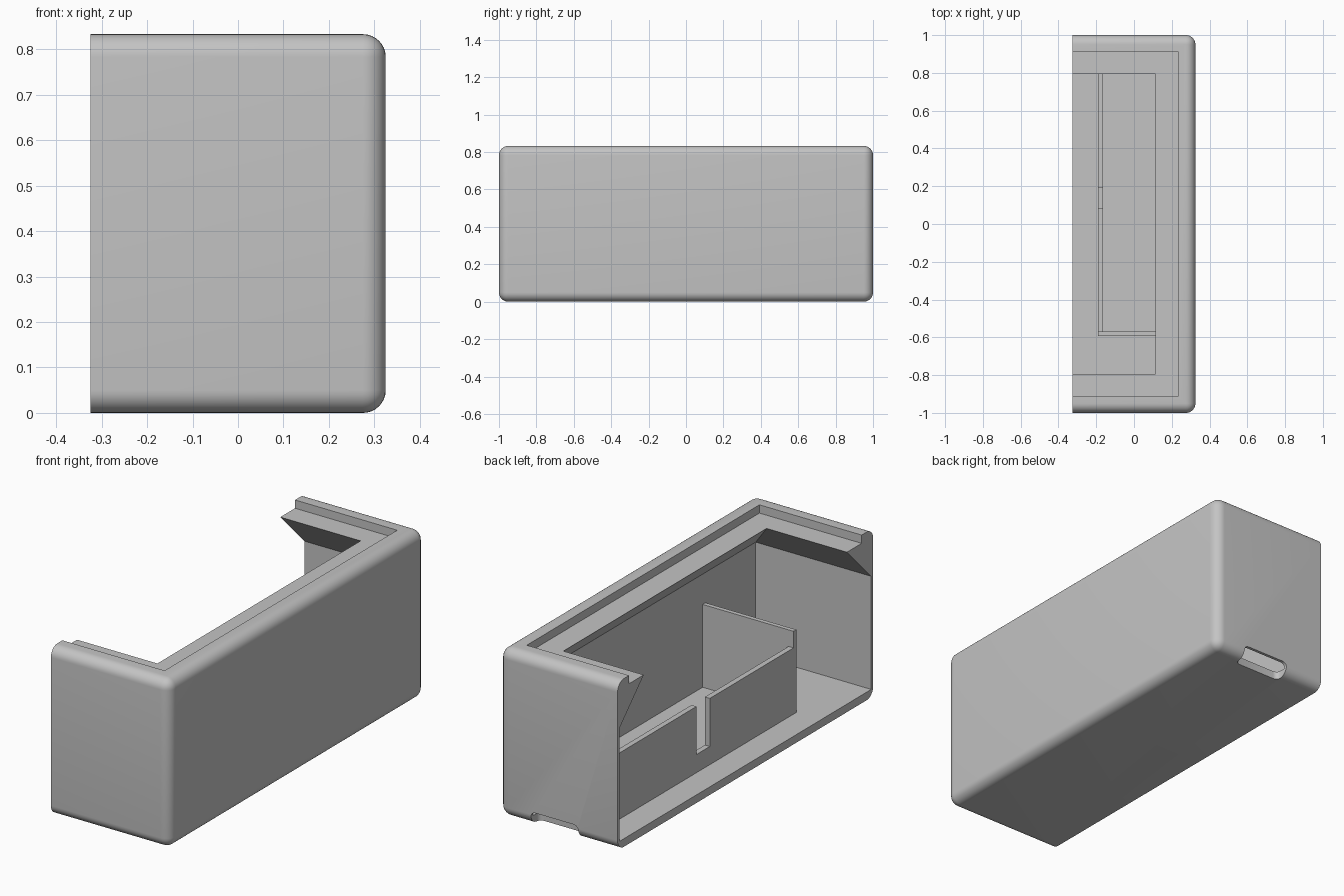
import bpy
import bmesh
from mathutils import Matrix, Vector

cube = bpy.data.objects.get("Cube")
if cube:
    bpy.data.objects.remove(cube, do_unlink=True)

grey = bpy.data.materials.new("plain grey")
grey.use_nodes = True
grey.diffuse_color = (0.55, 0.55, 0.55, 1)
grey.node_tree.nodes["Principled BSDF"].inputs["Base Color"].default_value = (0.55, 0.55, 0.55, 1)

LEFT = -0.325      # the open, cut side
HALF_Y = 0.985     # inner half length
INNER_X = 0.308    # inner face of the long wall
FLOOR = 0.04


def finish(name, bm):
    bmesh.ops.recalc_face_normals(bm, faces=bm.faces[:])
    mesh = bpy.data.meshes.new(name)
    bm.to_mesh(mesh)
    bm.free()
    mesh.materials.append(grey)
    obj = bpy.data.objects.new(name, mesh)
    bpy.context.collection.objects.link(obj)
    return obj


def box(name, lo, hi, radius=0, segments=8, keep=lambda edge: True):
    """Box between two corners, with the chosen edges rounded."""
    lo, hi = Vector(lo), Vector(hi)
    bm = bmesh.new()
    size = Matrix.Diagonal((*(hi - lo), 1))
    bmesh.ops.create_cube(bm, size=1, matrix=Matrix.Translation((lo + hi) / 2) @ size)
    if radius:
        edges = [e for e in bm.edges if keep(e)]
        bmesh.ops.bevel(bm, geom=edges, offset=radius, segments=segments,
                        profile=0.5, affect='EDGES')
    return finish(name, bm)


def cut(target, cutter):
    """Subtract the cutter from the target and discard it."""
    cutter.hide_render = True
    mod = target.modifiers.new("cut", 'BOOLEAN')
    mod.operation = 'DIFFERENCE'
    mod.solver = 'EXACT'
    mod.object = cutter
    bpy.context.view_layer.objects.active = target
    bpy.ops.object.modifier_apply(modifier=mod.name)
    bpy.data.objects.remove(cutter, do_unlink=True)


def cavity():
    """Stacked rectangles: straight walls, sloped lip, recessed ledge."""
    sections = [(FLOOR, HALF_Y, INNER_X), (0.6, HALF_Y, INNER_X),
                (0.792, 0.795, 0.115), (0.792, 0.91, 0.235), (0.95, 0.91, 0.235)]
    bm = bmesh.new()
    rings = []
    for z, y, x in sections:
        corners = [(LEFT - 0.1, -y), (x, -y), (x, y), (LEFT - 0.1, y)]
        rings.append([bm.verts.new((*c, z)) for c in corners])
    for a, b in zip(rings, rings[1:]):
        for i in range(4):
            j = (i + 1) % 4
            bm.faces.new((a[i], a[j], b[j], b[i]))
    bm.faces.new(rings[0])
    bm.faces.new(rings[-1])
    return finish("cavity_cutter", bm)


# Outer shell, rounded everywhere except around the open side
shell = box("shell", (LEFT, -1, 0), (0.325, 1, 0.833), 0.05, 8,
            lambda e: max(v.co.x for v in e.verts) > 0)
cut(shell, cavity())

# Cable slot through the lower back edge
cut(shell, box("slot_cutter", (-0.11, 0.93, -0.1), (0.15, 1.1, 0.065), 0.025, 5))

# Inner divider with a notch, and the taller cross wall
divider = box("divider", (-0.19, -0.58, FLOOR - 0.01), (-0.163, HALF_Y + 0.005, 0.368))
cut(divider, box("notch_cutter", (-0.3, 0.085, 0.13), (0, 0.19, 0.5)))
cross_wall = box("cross_wall", (-0.19, -0.592, FLOOR - 0.01), (INNER_X + 0.005, -0.57, 0.45))

# Smooth the rounded edges, keep the rest crisp
bpy.ops.object.select_all(action='DESELECT')
for obj in (shell, divider, cross_wall):
    obj.select_set(True)
bpy.context.view_layer.objects.active = shell
bpy.ops.object.shade_smooth_by_angle(angle=0.5)
